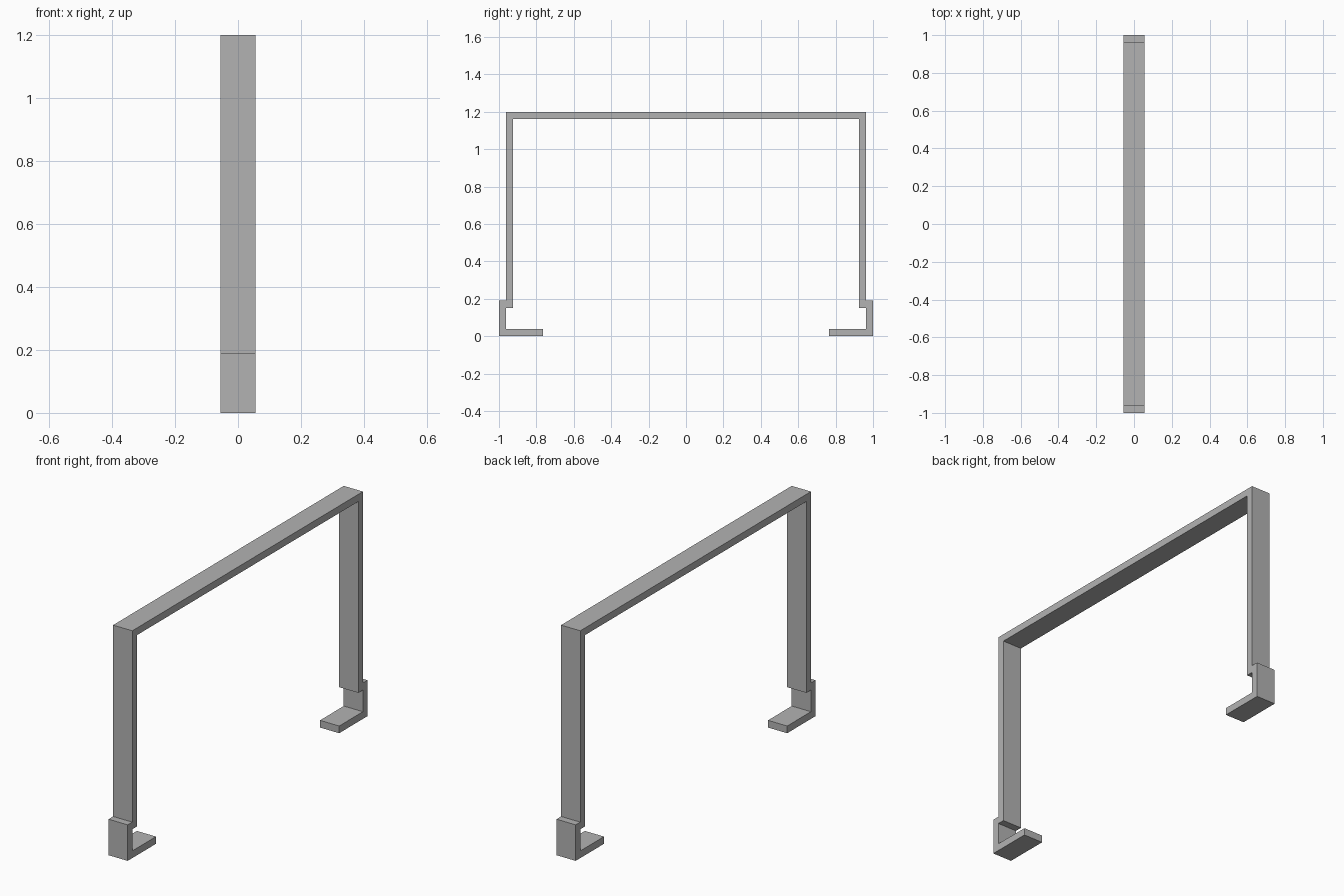
import bpy
import bmesh

cube = bpy.data.objects.get("Cube")
if cube:
    bpy.data.objects.remove(cube, do_unlink=True)

WIDTH = 0.112   # strip width along x
T = 0.038       # strip thickness
TOP = 1.2       # overall height
REACH = 1.0     # half of the overall length
STEP = 0.19     # height of the outward step
TOE = 0.764     # inner end of the foot

grey = bpy.data.materials.new("plain_grey")
grey.use_nodes = True
colour = (0.45, 0.45, 0.45, 1)
grey.diffuse_color = colour
grey.node_tree.nodes["Principled BSDF"].inputs["Base Color"].default_value = colour

# Half outline of the bent strip, from top centre round the foot and back
leg = REACH - T
half = [(leg, TOP), (leg, STEP), (REACH, STEP), (REACH, 0),
        (TOE, 0), (TOE, T), (leg, T), (leg, STEP - T),
        (leg - T, STEP - T), (leg - T, TOP - T)]
outline = half + [(-y, z) for y, z in reversed(half)]

# Extrude the mirrored outline across the strip width
bm = bmesh.new()
face = bm.faces.new([bm.verts.new((-WIDTH / 2, y, z)) for y, z in outline])
ext = bmesh.ops.extrude_face_region(bm, geom=[face])
moved = [v for v in ext["geom"] if isinstance(v, bmesh.types.BMVert)]
bmesh.ops.translate(bm, verts=moved, vec=(WIDTH, 0, 0))
bmesh.ops.recalc_face_normals(bm, faces=bm.faces)

mesh = bpy.data.meshes.new("bracket_strip")
bm.to_mesh(mesh)
bm.free()
mesh.materials.append(grey)
bracket = bpy.data.objects.new("bracket_strip", mesh)
bpy.context.collection.objects.link(bracket)
